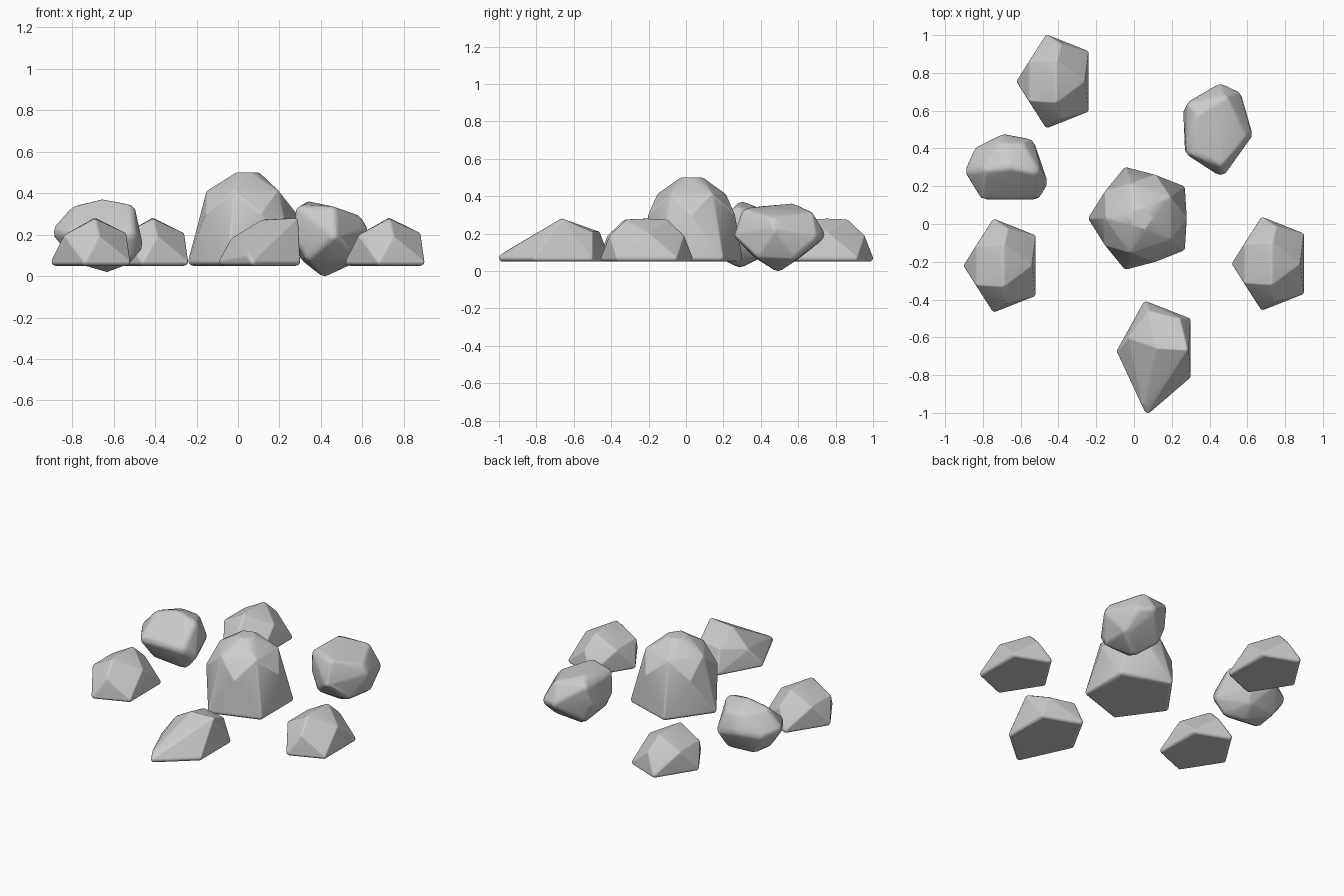
import bpy, bmesh, math
from mathutils import Vector

# Unit directions used to round every corner of a rock
tmp = bmesh.new()
bmesh.ops.create_icosphere(tmp, subdivisions=2, radius=1)
DIRS = [v.co.copy() for v in tmp.verts]
tmp.free()


def rock(name, points, lo, hi, r):
    """Rounded convex stone around a few corner points, fitted to the box lo..hi."""
    lo, hi = Vector(lo), Vector(hi)
    bm = bmesh.new()
    ps = [Vector(p) for p in points]
    a = [min(p[i] for p in ps) for i in range(3)]
    b = [max(p[i] for p in ps) for i in range(3)]
    for p in ps:
        q = Vector([lo[i] + r + (p[i] - a[i]) / (b[i] - a[i]) * (hi[i] - lo[i] - 2 * r)
                    for i in range(3)])
        for d in DIRS:
            bm.verts.new(q + d * r)
    bmesh.ops.convex_hull(bm, input=bm.verts[:])
    bmesh.ops.delete(bm, geom=[v for v in bm.verts if not v.link_faces], context='VERTS')
    bmesh.ops.dissolve_limit(bm, angle_limit=math.radians(1), verts=bm.verts[:], edges=bm.edges[:])
    bmesh.ops.recalc_face_normals(bm, faces=bm.faces[:])
    for f in bm.faces:
        f.smooth = True
    me = bpy.data.meshes.new(name)
    bm.to_mesh(me)
    bm.free()
    ob = bpy.data.objects.new(name, me)
    bpy.context.collection.objects.link(ob)
    ob.modifiers.new("even_shading", 'WEIGHTED_NORMAL')
    return ob


def ring(radius, z, turn, cx=0.03, cy=0.03):
    """Pentagon of corner points."""
    return [(cx + radius * math.cos(turn + k * math.tau / 5),
             cy + radius * math.sin(turn + k * math.tau / 5), z) for k in range(5)]


# Tall centre boulder: pentagon base, turned waist ring, domed top
rock("centre_boulder",
     ring(0.284, 0.05, math.pi) + ring(0.24, 0.30, 0) + ring(0.19, 0.41, math.pi)
     + ring(0.06, 0.50, 0),
     (-0.24, -0.24, 0.05), (0.28, 0.30, 0.50), 0.025)

# Three matching low stones
LOW = [(-0.21, 0, 0.05), (-0.05, 0.245, 0.05), (0.17, 0.16, 0.05),
       (0.17, -0.16, 0.05), (-0.05, -0.245, 0.05),
       (0.02, 0.2, 0.18), (0.02, -0.2, 0.18), (0.15, 0, 0.2),
       (-0.145, 0.1, 0.19), (-0.145, -0.1, 0.19),
       (0, 0.11, 0.275), (0, -0.11, 0.275), (0, 0, 0.28)]
for name, x, y in (("low_stone_back", -0.43, 0.755),
                   ("low_stone_left", -0.71, -0.22),
                   ("low_stone_right", 0.71, -0.21)):
    rock(name, LOW, (x - 0.19, y - 0.245, 0.05), (x + 0.19, y + 0.245, 0.28), 0.02)

# Long pointed stone at the front
rock("pointed_front_stone",
     [(-0.09, -0.67, 0.05), (0.06, -0.41, 0.05), (0.30, -0.50, 0.05),
      (0.30, -0.81, 0.05), (0.07, -1.0, 0.05),
      (-0.03, -0.60, 0.17), (0.08, -0.46, 0.20), (0.25, -0.50, 0.20),
      (0.12, -0.65, 0.27), (0.29, -0.66, 0.28), (0.05, -0.96, 0.08)],
     (-0.09, -1.0, 0.05), (0.30, -0.41, 0.28), 0.02)

# Rounded stone, back right, tilted flat face upward
rock("round_stone_right",
     [(0.28, 0.64, 0.33), (0.28, 0.37, 0.34), (0.31, 0.58, 0.36), (0.45, 0.30, 0.33),
      (0.59, 0.46, 0.28), (0.48, 0.68, 0.31),
      (0.26, 0.60, 0.20), (0.27, 0.38, 0.20), (0.46, 0.26, 0.20),
      (0.62, 0.47, 0.23), (0.55, 0.70, 0.18), (0.46, 0.74, 0.20),
      (0.31, 0.60, 0.08), (0.33, 0.36, 0.09), (0.54, 0.38, 0.08),
      (0.56, 0.58, 0.07), (0.41, 0.49, 0.0)],
     (0.26, 0.26, 0.0), (0.625, 0.74, 0.36), 0.045)

# Rounded stone, back left
rock("round_stone_left",
     [(-0.80, 0.28, 0.33), (-0.65, 0.30, 0.37), (-0.50, 0.27, 0.34),
      (-0.58, 0.42, 0.31), (-0.70, 0.42, 0.32),
      (-0.89, 0.27, 0.22), (-0.81, 0.13, 0.20), (-0.49, 0.13, 0.20),
      (-0.46, 0.19, 0.14), (-0.54, 0.44, 0.18), (-0.69, 0.47, 0.22), (-0.84, 0.39, 0.2),
      (-0.78, 0.22, 0.07), (-0.52, 0.20, 0.06), (-0.57, 0.38, 0.07),
      (-0.76, 0.36, 0.07), (-0.62, 0.28, 0.02)],
     (-0.89, 0.13, 0.02), (-0.46, 0.475, 0.37), 0.05)
